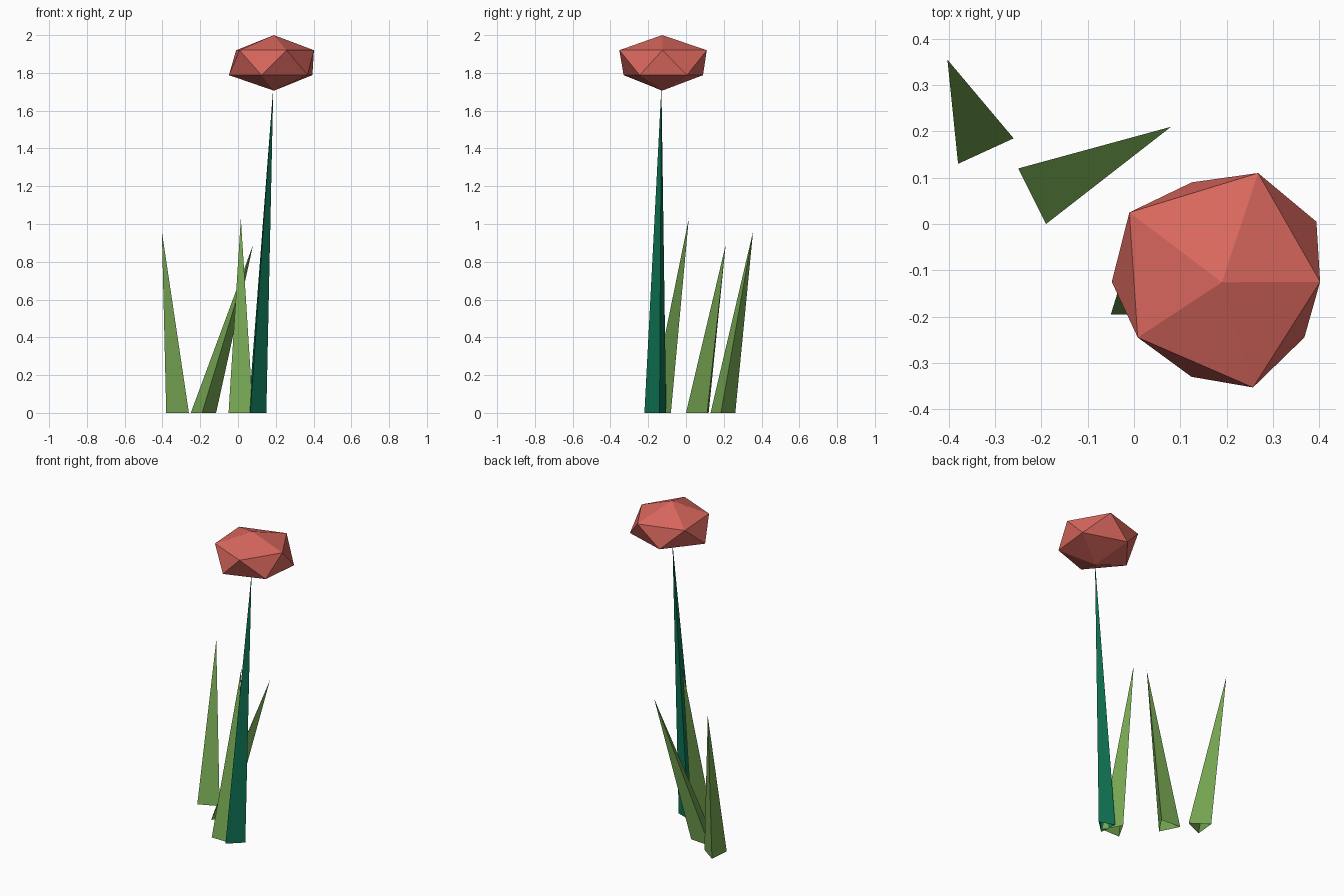
import bpy

cube = bpy.data.objects.get("Cube")
if cube:
    bpy.data.objects.remove(cube, do_unlink=True)


def make_material(name, rgb):
    mat = bpy.data.materials.new(name)
    mat.use_nodes = True
    color = (*rgb, 1.0)
    mat.diffuse_color = color
    mat.node_tree.nodes["Principled BSDF"].inputs["Base Color"].default_value = color
    return mat


def make_object(name, verts, faces, mat):
    mesh = bpy.data.meshes.new(name)
    mesh.from_pydata(verts, [], faces)
    mesh.materials.append(mat)
    mesh.update()
    obj = bpy.data.objects.new(name, mesh)
    bpy.context.collection.objects.link(obj)
    return obj


def spike(name, base, tip, mat):
    """Three-sided spike, open underneath; base points run counter-clockwise."""
    verts = [(x, y, 0.0) for x, y in base] + [tip]
    make_object(name, verts, [(i, (i + 1) % 3, 3) for i in range(3)], mat)


petal_red = make_material("petal red", (0.70, 0.138, 0.112))
stem_green = make_material("stem green", (0.0048, 0.174, 0.091))
leaf_green = make_material("leaf green", (0.181, 0.381, 0.084))

# Stem and grass blades
spike("stem", [(0.065, -0.22), (0.15, -0.14), (0.055, -0.105)],
      (0.187, -0.13, 1.73), stem_green)
spike("leaf_left", [(-0.05, -0.195), (0.08, -0.195), (0.015, -0.08)],
      (0.015, 0.015, 1.03), leaf_green)
spike("leaf_middle", [(-0.25, 0.12), (-0.19, 0.0), (-0.116, 0.112)],
      (0.08, 0.21, 0.89), leaf_green)
spike("leaf_right", [(-0.38, 0.13), (-0.26, 0.185), (-0.367, 0.261)],
      (-0.403, 0.355, 0.96), leaf_green)

# Flower head: flattened, slightly uneven icosahedron made of two rings and two poles
upper = [(0.402, -0.125), (0.268, 0.11), (-0.01, 0.025), (0.008, -0.245), (0.257, -0.353)]
lower = [(0.394, 0.005), (0.125, 0.09), (-0.048, -0.125), (0.124, -0.33), (0.368, -0.245)]
verts = [(x, y, 1.92) for x, y in upper] + [(x, y, 1.788) for x, y in lower]
verts += [(0.19, -0.126, 2.0), (0.19, -0.126, 1.706)]
faces = []
for i in range(5):
    j = (i + 1) % 5
    faces += [(i, j, 10), (i, 5 + i, j), (5 + i, 5 + j, j), (5 + j, 5 + i, 11)]
make_object("flower_head", verts, faces, petal_red)
